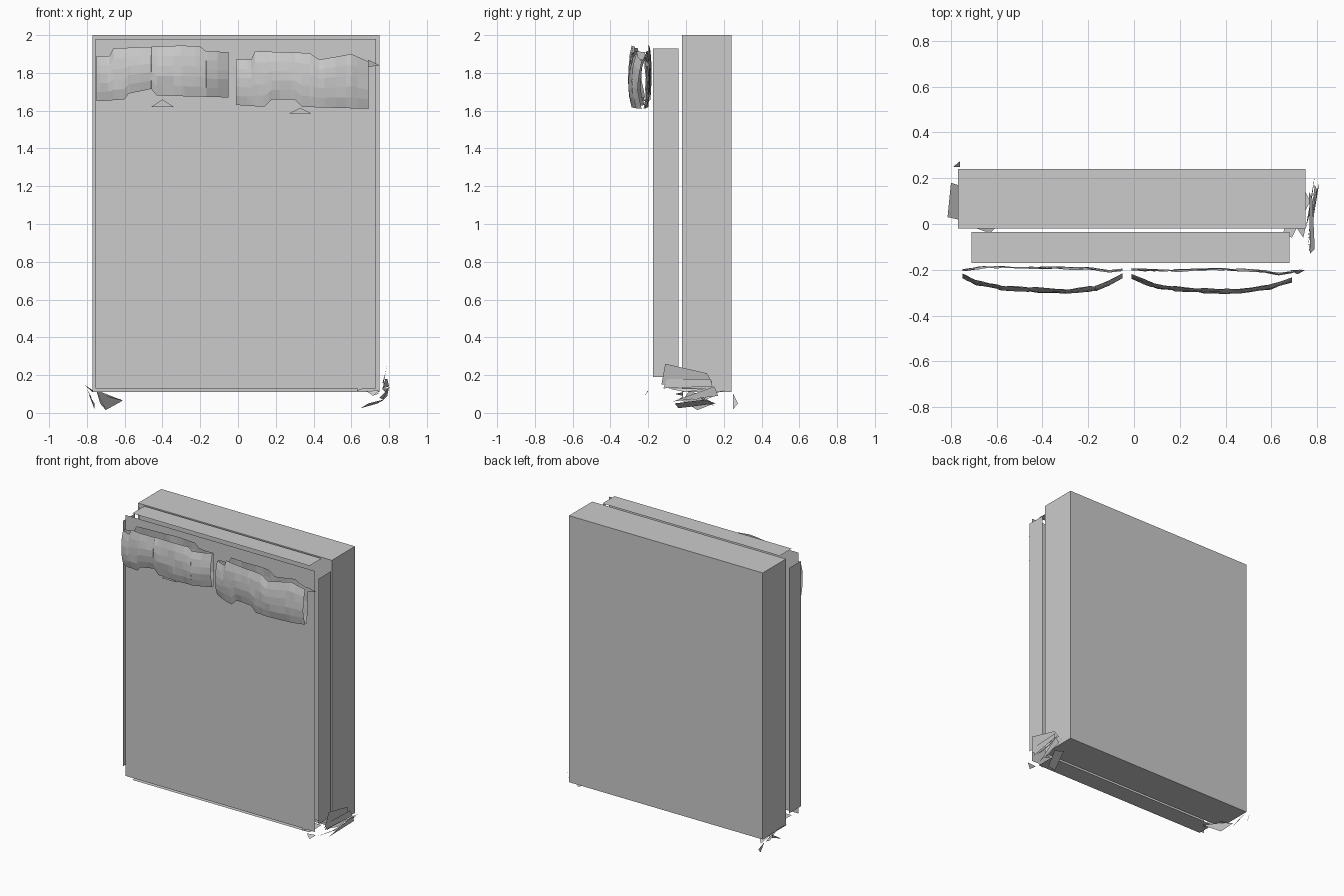
import bpy, math, random
random.seed(4)


def mesh(name, verts, faces):
    me = bpy.data.meshes.new(name)
    me.from_pydata(verts, [], faces)
    me.update()
    ob = bpy.data.objects.new(name, me)
    bpy.context.collection.objects.link(ob)
    return ob


def polys(name, plist):
    verts, faces = [], []
    for p in plist:
        faces.append(list(range(len(verts), len(verts) + len(p))))
        verts += p
    return mesh(name, verts, faces)


def lerp(pts, x):
    for (a, fa), (b, fb) in zip(pts, pts[1:]):
        if x <= b:
            return fa + (fb - fa) * max(0, (x - a) / (b - a))
    return pts[-1][1]


# bed base: a plain closed box
bpy.ops.mesh.primitive_cube_add(size=1, location=(-0.01, 0.11, 1.055))
base = bpy.context.object
base.name = "bed_base"
base.scale = (1.52, 0.26, 1.89)

# mattress: separate panels with open gaps along the edges
panels = []
for y in (-0.18, -0.028):
    panels.append([(-.755, y, .13), (.73, y, .13), (.73, y, 1.98), (-.755, y, 1.98)])
for x in (-0.78, 0.755):
    panels.append([(x, -.175, .19), (x, -.04, .19), (x, -.04, 1.93), (x, -.175, 1.93)])
for z in (0.11, 2.0):
    panels.append([(-.71, -.17, z), (.68, -.17, z), (.68, -.035, z), (-.71, -.035, z)])
polys("mattress", panels)


# pillow sheets: ragged outline, bulging outward
def sheet(name, prof, top, bot, curl):
    x0, x1 = prof[0][0], prof[-1][0]
    nx, nz = 12, 5
    xs = sorted({round(x0 + (x1 - x0) * i / nx, 3) for i in range(nx + 1)}
                | {p[0] for p in top + bot if x0 <= p[0] <= x1})
    verts, faces = [], []
    for x in xs:
        lo, hi = lerp(bot, x), lerp(top, x)
        for j in range(nz + 1):
            t = 2 * j / nz - 1
            y = lerp(prof, x) + curl * t * t + random.uniform(-.003, .003)
            verts.append((x, y, lo + (hi - lo) * j / nz))
    w = nz + 1
    for i in range(len(xs) - 1):
        for j in range(nz):
            a = i * w + j
            faces.append((a, a + w, a + w + 1, a + 1))
    mesh(name, verts, faces)


top_l = [(-.75, 1.89), (-.68, 1.89), (-.66, 1.93), (-.3, 1.945), (-.2, 1.94), (-.17, 1.915), (-.05, 1.91)]
bot_l = [(-.73, 1.65), (-.6, 1.66), (-.58, 1.69), (-.46, 1.715), (-.43, 1.68), (-.05, 1.67)]
top_r = [(-.01, 1.87), (.07, 1.87), (.09, 1.915), (.38, 1.905), (.43, 1.87), (.6, 1.9), (.69, 1.86)]
bot_r = [(-.01, 1.63), (.14, 1.62), (.18, 1.66), (.3, 1.66), (.34, 1.62), (.69, 1.61)]
sheet("left_pillow_front",
      [(-.75, -.235), (-.7, -.265), (-.58, -.29), (-.3, -.305), (-.15, -.29), (-.05, -.235)],
      top_l, bot_l, .02)
sheet("left_pillow_back",
      [(-.75, -.2), (-.65, -.183), (-.45, -.187), (-.2, -.19), (-.1, -.203), (-.05, -.197)],
      top_l, bot_l, -.008)
sheet("right_pillow_front",
      [(-.01, -.24), (.1, -.285), (.25, -.3), (.45, -.307), (.6, -.285), (.69, -.255)],
      top_r, bot_r, .02)
sheet("right_pillow_back",
      [(-.01, -.195), (.15, -.2), (.35, -.193), (.55, -.2), (.65, -.217), (.69, -.205)],
      top_r, bot_r, -.008)

# loose pillow scraps
polys("pillow_scraps", [
    [(-.46, -.2, 1.62), (-.34, -.2, 1.62), (-.4, -.2, 1.66)],
    [(.27, -.2, 1.585), (.39, -.2, 1.585), (.33, -.2, 1.615)],
    [(.68, -.215, 1.83), (.75, -.19, 1.84), (.69, -.215, 1.87)]])

# small flat pads on the back of the base
for i, (x, z, n) in enumerate([(.7, 1.85, 5), (.7, .17, 5), (-.61, 1.85, 4), (-.61, .17, 4)]):
    ring = [(x + .05 * math.cos(math.tau * k / n + .4), .243,
             z + .05 * math.sin(math.tau * k / n + .4)) for k in range(n)]
    polys("back_pad_%d" % (i + 1), [ring])

# torn blanket fragments at the lower right corner
polys("blanket_right", [
    [(.77, -.13, .15), (.79, -.11, .26), (.78, .11, .21), (.765, .14, .16)],
    [(.765, -.12, .13), (.78, -.1, .18), (.79, .13, .18), (.8, .14, .14)],
    [(.76, -.1, .13), (.79, .12, .13), (.81, .18, .14), (.78, 0, .11)],
    [(.75, -.02, .08), (.79, .21, .12), (.77, .05, .07)],
    [(.65, -.04, .025), (.69, -.06, .05), (.77, .1, .07), (.74, .16, .05)],
    [(.76, -.07, .06), (.8, .15, .14), (.79, .17, .09)],
    [(.71, -.015, .09), (.75, -.015, .11), (.74, -.06, .1)],
    [(.68, -.2, .115), (.715, -.22, .09), (.75, -.2, .12)],
    [(.6, -.185, .195), (.65, -.185, .18), (.63, -.185, .115), (.69, -.185, .14)]])

# torn blanket fragments at the lower left corner
polys("blanket_left", [
    [(-.815, .03, .15), (-.8, .18, .14), (-.77, .17, .11), (-.77, .02, .12)],
    [(-.8, .18, .13), (-.78, .15, .09), (-.76, .02, .03)],
    [(-.75, .02, .12), (-.61, -.02, .065), (-.7, .06, .015), (-.73, .15, .05)],
    [(-.74, .05, .1), (-.64, .1, .06), (-.7, .16, .03)],
    [(-.7, -.015, .09), (-.61, -.02, .07), (-.63, -.04, .07)],
    [(-.79, .25, .1), (-.76, .275, .05), (-.76, .25, .02)]])
